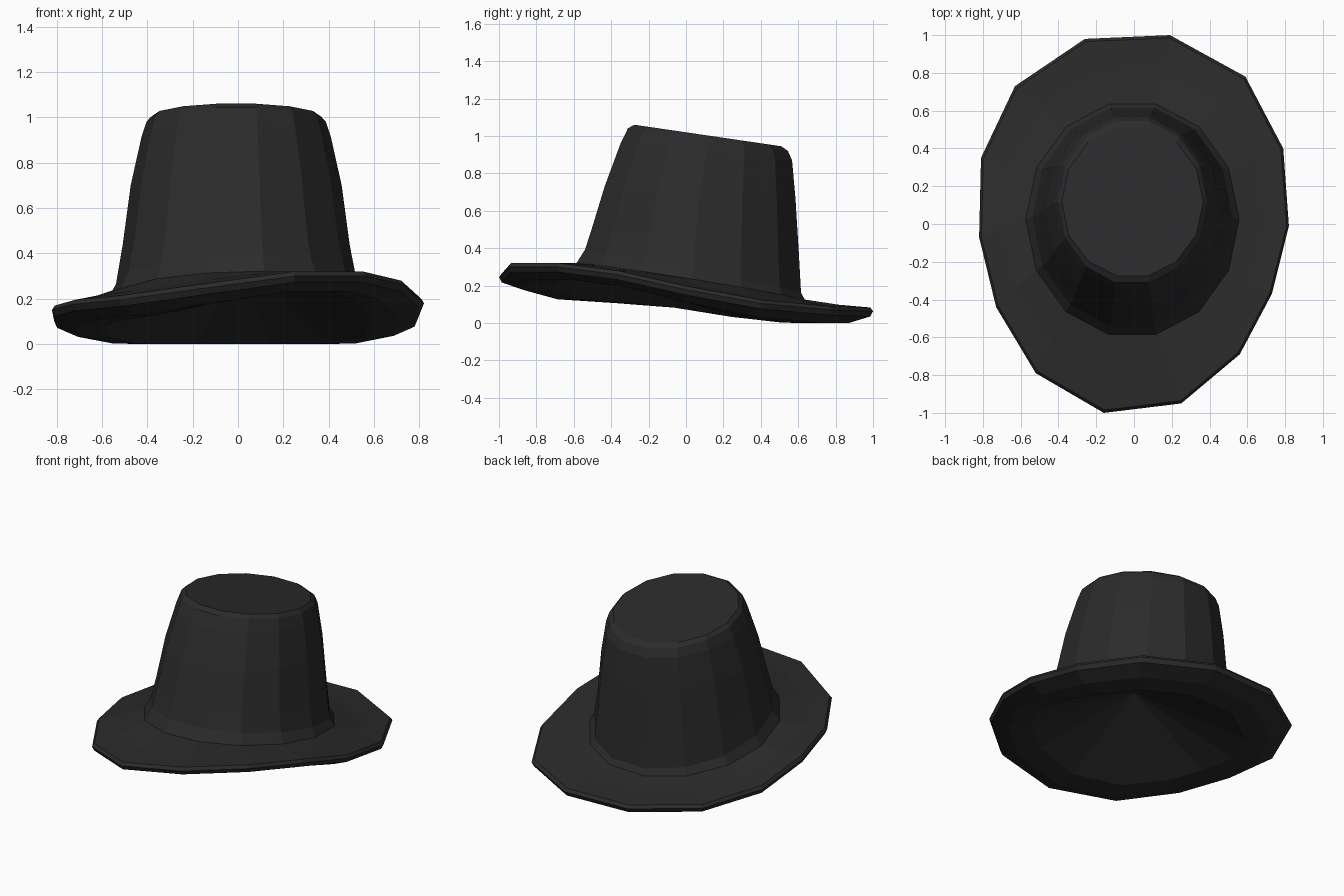
import bpy
import math

if "Cube" in bpy.data.objects:
    bpy.data.objects.remove(bpy.data.objects["Cube"])

N = 14

felt = bpy.data.materials.new("charcoal felt")
felt.diffuse_color = (0.024, 0.024, 0.025, 1)
felt.use_nodes = True
felt.node_tree.nodes["Principled BSDF"].inputs["Base Color"].default_value = felt.diffuse_color


def loft(name, rings, cap=False, apex=None, flip=False):
    """Skin consecutive rings (each N points), optionally closing the last one."""
    verts = [p for r in rings for p in r]
    faces = []
    for k in range(len(rings) - 1):
        for i in range(N):
            j = (i + 1) % N
            faces.append((k * N + i, k * N + j, (k + 1) * N + j, (k + 1) * N + i))
    last = (len(rings) - 1) * N
    if cap:
        faces.append([last + i for i in range(N)])
    if apex:
        verts.append(apex)
        faces += [(last + i, last + (i + 1) % N, len(verts) - 1) for i in range(N)]
    if flip:
        faces = [tuple(reversed(f)) for f in faces]
    me = bpy.data.meshes.new(name)
    me.from_pydata(verts, [], faces)
    me.materials.append(felt)
    ob = bpy.data.objects.new(name, me)
    bpy.context.collection.objects.link(ob)
    return ob


def crown_ring(rx, y_front, y_back, z_front, z_back, roll):
    """Tilted oval ring: half width, front and back y and z, sideways slope."""
    cy, ry = (y_front + y_back) / 2, (y_back - y_front) / 2
    cz, rz = (z_front + z_back) / 2, (z_back - z_front) / 2
    pts = []
    for i in range(N):
        a = math.tau * i / N
        s, x = math.sin(a) / 0.975, rx * math.cos(a) - 0.008
        pts.append((x, cy + ry * s, cz + rz * s + roll * x))
    return pts


# Crown: tapered, leaning back, sloping flat top
crown_profile = [
    (0.565, -0.585, 0.635, 0.318, 0.122, 0.03),
    (0.53, -0.54, 0.615, 0.39, 0.16, 0.02),
    (0.50, -0.505, 0.603, 0.50, 0.38, 0),
    (0.465, -0.435, 0.585, 0.73, 0.67, 0),
    (0.417, -0.350, 0.567, 0.96, 0.87, 0),
    (0.395, -0.310, 0.545, 1.042, 0.92, 0),
    (0.375, -0.275, 0.510, 1.060, 0.945, 0),
]
crown_rings = [crown_ring(*p) for p in crown_profile]
loft("crown", crown_rings, cap=True)

# Brim: uneven, warped outline
rim = [
    (0.82, -0.01, 0.20), (0.79, 0.40, 0.125), (0.59, 0.78, 0.09), (0.19, 1.0, 0.083),
    (-0.26, 0.98, 0.083), (-0.63, 0.73, 0.09), (-0.81, 0.35, 0.12), (-0.82, -0.07, 0.17),
    (-0.73, -0.44, 0.195), (-0.52, -0.79, 0.215), (-0.16, -1.0, 0.265),
    (0.25, -0.95, 0.32), (0.56, -0.69, 0.32), (0.73, -0.37, 0.28),
]


def rim_ring(scale, dz):
    return [(x * scale, y * scale, max(0.0, z + dz)) for x, y, z in rim]


base = crown_rings[0]
mid = [tuple(b + (r - b) * f for b, r, f in zip(pb, pr, (0.5, 0.5, 0.65)))
       for pb, pr in zip(base, rim)]
brim_rings = [
    base, mid,
    rim_ring(0.985, 0.0),     # upper edge
    rim_ring(1.0, -0.02),     # outer edge
    rim_ring(0.985, -0.048),  # lower edge
    rim_ring(0.87, -0.088),   # underside
    rim_ring(0.71, -0.088),   # opening
]
loft("brim", brim_rings, apex=(0.02, 0.02, 0.37), flip=True)
